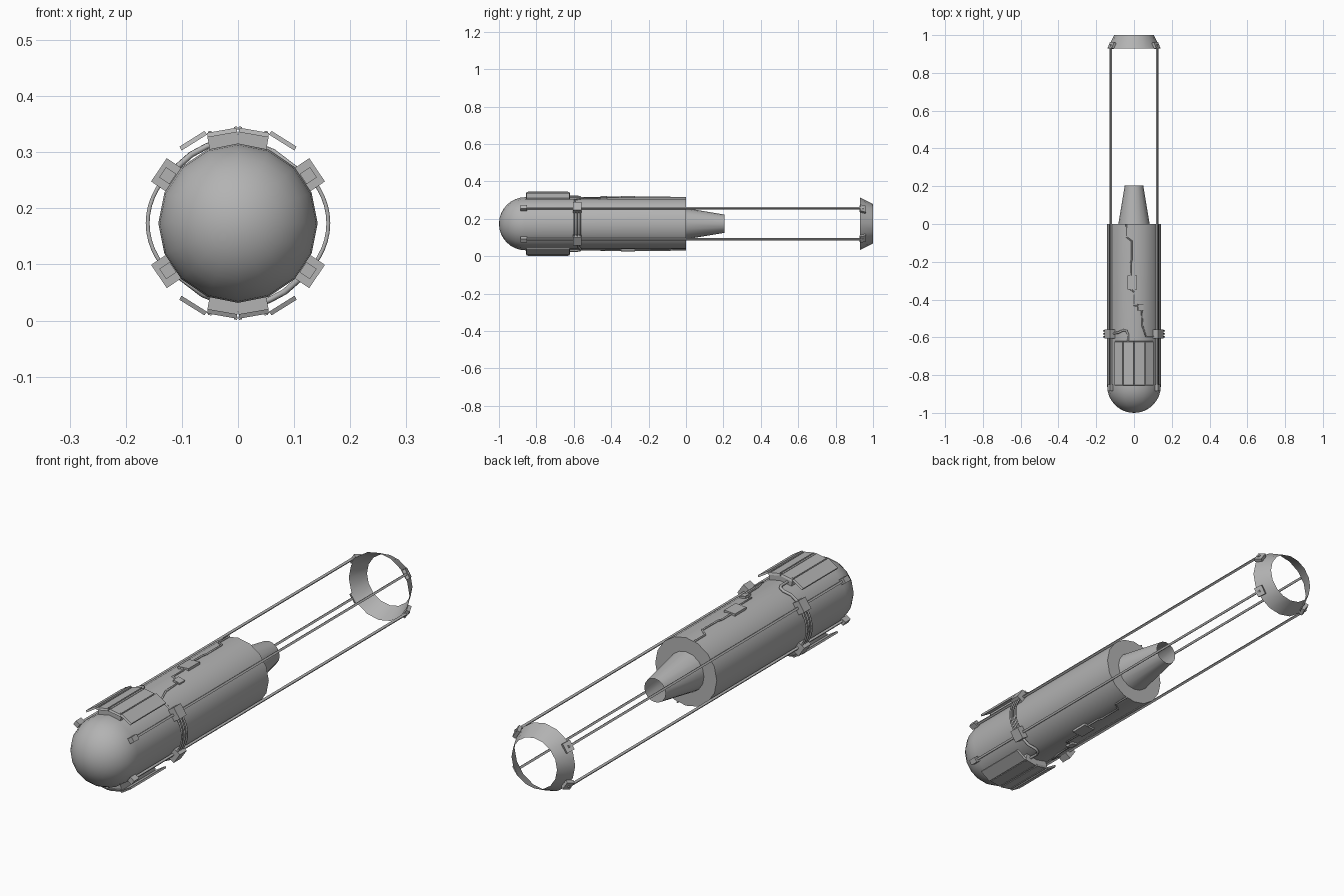
import bpy, bmesh
from math import sin, cos, pi, radians
from mathutils import Matrix, Vector

if "Cube" in bpy.data.objects:
    bpy.data.objects.remove(bpy.data.objects["Cube"])

AXIS_Z = 0.1735
R = 0.142
SIDES = 16

grey = bpy.data.materials.new("plain_grey")
grey.use_nodes = True
colour = (0.45, 0.45, 0.45, 1)
grey.diffuse_color = colour
grey.node_tree.nodes["Principled BSDF"].inputs["Base Color"].default_value = colour


def point(theta, y, r):
    """Point around the long axis; theta is measured from the top towards +x."""
    return Vector((r * sin(theta), y, AXIS_Z + r * cos(theta)))


def frame(theta, y, r, pitch=0):
    """Local x = tangent, y = along the axis, z = radial."""
    return (Matrix.Translation(point(theta, y, r)) @ Matrix.Rotation(theta, 4, 'Y')
            @ Matrix.Rotation(pitch, 4, 'X'))


def finish(name, bm, smooth=False):
    mesh = bpy.data.meshes.new(name)
    bm.to_mesh(mesh)
    bm.free()
    obj = bpy.data.objects.new(name, mesh)
    bpy.context.collection.objects.link(obj)
    mesh.materials.append(grey)
    if smooth:
        bpy.ops.object.select_all(action='DESELECT')
        obj.select_set(True)
        bpy.context.view_layer.objects.active = obj
        bpy.ops.object.shade_smooth_by_angle(angle=radians(35))
    return obj


def lathe(name, profile):
    """Spin (radius, y) pairs around the long axis."""
    bm = bmesh.new()
    verts = [bm.verts.new(point(0, y, r)) for r, y in profile]
    edges = [bm.edges.new(pair) for pair in zip(verts, verts[1:])]
    bmesh.ops.spin(bm, geom=verts + edges, cent=(0, 0, AXIS_Z), axis=(0, 1, 0),
                   angle=2 * pi, steps=SIDES, use_merge=True)
    bmesh.ops.remove_doubles(bm, verts=bm.verts, dist=0.0002)
    bmesh.ops.recalc_face_normals(bm, faces=bm.faces)
    return finish(name, bm, True)


def box(name, matrix, size, top_scale=1):
    bm = bmesh.new()
    bmesh.ops.create_cube(bm, size=1)
    for v in bm.verts:
        if v.co.z > 0:
            v.co.x *= top_scale
            v.co.y *= top_scale
    bmesh.ops.transform(bm, verts=bm.verts, matrix=matrix @ Matrix.Diagonal((*size, 1)))
    return finish(name, bm)


def tube(name, points, radius, sides=1):
    curve = bpy.data.curves.new(name, 'CURVE')
    curve.dimensions = '3D'
    curve.bevel_depth = radius
    curve.bevel_resolution = sides
    curve.use_fill_caps = True
    spline = curve.splines.new('POLY')
    spline.points.add(len(points) - 1)
    for p, co in zip(spline.points, points):
        p.co = (*co, 1)
    obj = bpy.data.objects.new(name, curve)
    bpy.context.collection.objects.link(obj)
    curve.materials.append(grey)
    return obj


# Main hull with a round nose and a flat rear
nose = [(R * sin(i * pi / 16), -0.858 - R * cos(i * pi / 16)) for i in range(9)]
lathe("hull", nose + [(R, 0), (0, 0)])

# Open rear nozzle and tail ring
lathe("nozzle", [(0.083, 0), (0.049, 0.205)])
lathe("tail_ring", [(0.14, 0.93), (0.105, 1.0)])

# Four long rods with front clips, middle clamps and ring clips
for side in (1, -1):
    for level, angle in (("upper", 56), ("lower", 124)):
        t = radians(angle) * side
        tag = level + ("_left" if side > 0 else "_right")
        box("rod_" + tag, frame(t, 0.035, 0.148), (0.009, 1.83, 0.009))
        box("front_clip_" + tag, frame(t, -0.868, 0.151), (0.022, 0.034, 0.022))
        box("clamp_" + tag, frame(t, -0.582, 0.152), (0.05, 0.046, 0.036))
        box("ring_clip_" + tag, frame(t, 0.945, 0.141, -radians(26)), (0.04, 0.034, 0.014))

    # Three side hoses joining the upper and lower clamps
    for i in range(3):
        arc = [point(side * radians(56 + 68 * k / 12), -0.598 + 0.016 * i,
                     0.152 + 0.009 * sin(pi * k / 12)) for k in range(13)]
        tube("side_hose", arc, 0.004)


def armour(tag, turn):
    """Stepped plates over a raised block, on the top or the bottom."""
    for s in (1, -1):
        box("inner_block_" + tag, frame(turn + s * radians(10), -0.735, 0.149),
            (0.054, 0.225, 0.026))
        box("inner_plate_" + tag, frame(turn + s * radians(10), -0.738, 0.164),
            (0.054, 0.235, 0.008), 0.97)
        m = frame(turn, -0.738, 0) @ Matrix.Translation((s * 0.08, 0, 0.147))
        m = m @ Matrix.Rotation(s * radians(32), 4, 'Y')
        box("outer_plate_" + tag, m, (0.054, 0.235, 0.008), 0.97)
        # Raised borders along the plates
        for x, z, tilt in ((0.004, 0.169, 10), (0.05, 0.161, 10), (0.061, 0.159, 32)):
            rim = frame(turn, -0.738, 0) @ Matrix.Translation((s * x, 0, z))
            rim = rim @ Matrix.Rotation(s * radians(tilt), 4, 'Y')
            box("plate_rim_" + tag, rim, (0.006, 0.215, 0.006))


def cabling(tag, turn):
    """Signal wire with junction boxes, plus the short hose to the plates."""
    rear = [(-0.04, 0), (-0.04, -0.07), (-0.012, -0.09), (-0.012, -0.19),
            (-0.018, -0.21), (-0.018, -0.28)]
    front = [(-0.025, -0.34), (0, -0.36), (0, -0.43), (0.04, -0.44), (0.045, -0.54),
             (0.065, -0.595), (0.12, -0.595)]
    for part, path in (("rear", rear), ("front", front)):
        tube("wire_%s_%s" % (part, tag),
             [point(turn + x / R, y, R + 0.001) for x, y in path], 0.004)
    box("junction_box_" + tag, frame(turn - 0.07, -0.31, R), (0.05, 0.075, 0.012))
    box("small_box_" + tag, frame(turn + 0.25, -0.44, R), (0.03, 0.035, 0.012))
    hose = [(-0.12, -0.58), (-0.085, -0.575), (-0.055, -0.562), (-0.038, -0.567),
            (-0.03, -0.585), (-0.03, -0.63)]
    tube("plate_hose_" + tag, [point(turn + x / R, y, R + 0.006) for x, y in hose], 0.006)


for tag, turn in (("top", 0), ("bottom", pi)):
    armour(tag, turn)
    cabling(tag, turn)
